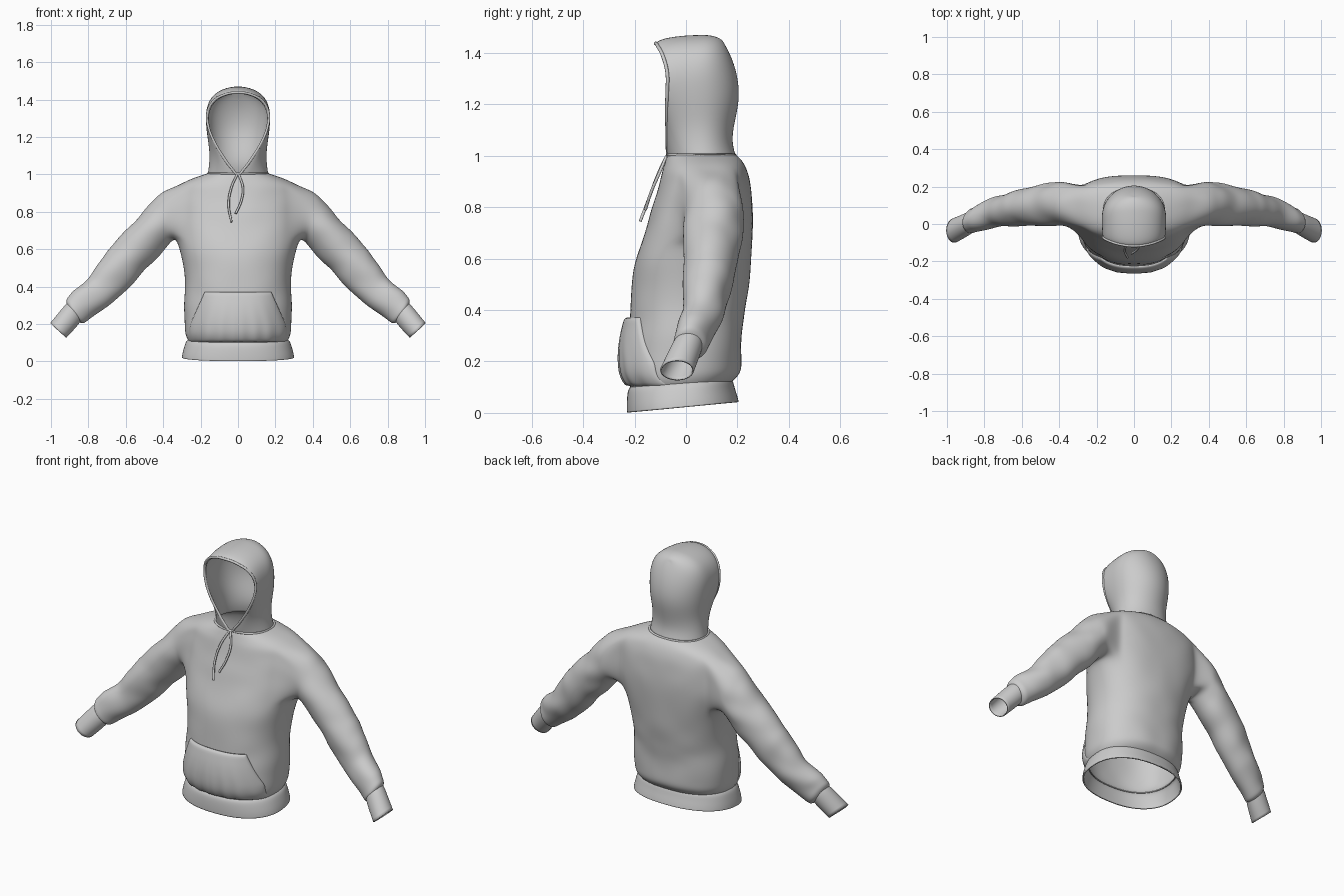
import bpy, bmesh, math
from mathutils import Vector, noise

if "Cube" in bpy.data.objects:
    bpy.data.objects.remove(bpy.data.objects["Cube"])

# Torso rings: z, half width, y of widest point, front y, back y
HEM = [(.023, .297, -.02, -.226, .202), (.045, .294, -.02, -.227, .197),
       (.08, .284, -.015, -.226, .186), (.108, .274, -.01, -.222, .18), (.116, .262, -.01, -.212, .172)]
BODY = [(.105, .258, -.01, -.208, .172), (.12, .268, -.01, -.217, .19), (.145, .279, -.01, -.224, .212),
        (.18, .284, -.005, -.226, .217), (.24, .285, 0, -.224, .212), (.3, .284, 0, -.221, .214),
        (.36, .281, .005, -.217, .222), (.42, .281, .01, -.213, .232), (.5, .285, .02, -.208, .243),
        (.58, .302, .04, -.199, .25), (.66, .328, .07, -.174, .256), (.73, .337, .09, -.148, .258),
        (.79, .338, .10, -.13, .257), (.85, .337, .11, -.112, .252), (.90, .332, .115, -.098, .243),
        (.937, .325, .115, -.09, .235), (.965, .27, .11, -.082, .225), (.987, .21, .09, -.075, .21),
        (1.003, .16, .065, -.069, .19)]
# Sleeve rings: top x, top z, bottom x, bottom z, centre y, half depth
SLEEVE = [(.405, .905, .355, .645, .11, .115), (.524, .778, .42, .57, .105, .109),
          (.61, .678, .50, .485, .095, .098), (.695, .592, .588, .394, .085, .091),
          (.785, .46, .68, .313, .063, .079), (.872, .377, .77, .248, .033, .071),
          (.918, .328, .83, .206, .012, .066), (.916, .302, .846, .216, .006, .053)]
CUFF = [(.908, .312, .838, .224, .009, .053), (.92, .303, .843, .214, .005, .057),
        (.96, .255, .88, .17, -.015, .06), (1.002, .203, .92, .128, -.035, .063)]
# Hood rows: opening edge xyz, side xyz, back yz
HOOD = [((0, -.07, 1.0), (.16, .065, 1.0), (.19, 1.0)),
        ((.032, -.072, 1.03), (.151, .06, 1.05), (.176, 1.05)),
        ((.077, -.073, 1.09), (.148, .055, 1.12), (.181, 1.11)),
        ((.13, -.075, 1.18), (.16, .05, 1.2), (.203, 1.2)),
        ((.157, -.073, 1.25), (.168, .045, 1.27), (.204, 1.27)),
        ((.164, -.073, 1.32), (.169, .045, 1.34), (.19, 1.34)),
        ((.137, -.089, 1.385), (.146, .055, 1.41), (.168, 1.395)),
        ((.075, -.109, 1.425), (.085, .065, 1.455), (.15, 1.425)),
        ((0, -.118, 1.437), (0, .07, 1.471), (.143, 1.435))]
POW = .87


def lerp(a, b, t):
    return tuple(p + (q - p) * t for p, q in zip(a, b))


def half_ring(r):
    z, hx, cy, yf, yb = r
    pts = []
    for j in range(21):
        a = math.radians(-90 + 9 * j)
        c, s = max(0, math.cos(a)), math.sin(a)
        x = 0 if j in (0, 20) else hx * c ** POW
        y = cy + (yb - cy) * s ** POW if s > 0 else cy - (cy - yf) * (-s) ** POW
        pts.append((x, y, z + .1 * max(0, 1 - z / .5) * y))
    return pts


def arm_ring(r, n=26):
    xt, zt, xb, zb, cy, ry = r
    pts = []
    for i in range(n):
        a = math.tau * i / n
        k = (1 - math.cos(a)) / 2
        pts.append((xb + (xt - xb) * k, cy - ry * math.sin(a), zb + (zt - zb) * k))
    return pts


def add_rows(bm, rows):
    return [[bm.verts.new(p) for p in row] for row in rows]


def skin(bm, rows, closed=False, skip=lambda i, j: False):
    for i in range(len(rows) - 1):
        n = len(rows[i])
        for j in range(n if closed else n - 1):
            if not skip(i, j):
                k = (j + 1) % n
                bm.faces.new((rows[i][j], rows[i][k], rows[i + 1][k], rows[i + 1][j]))


def finish(name, bm, thick, sub=2):
    bmesh.ops.recalc_face_normals(bm, faces=bm.faces[:])
    for f in bm.faces:
        f.smooth = True
    me = bpy.data.meshes.new(name)
    bm.to_mesh(me)
    bm.free()
    ob = bpy.data.objects.new(name, me)
    bpy.context.collection.objects.link(ob)
    m = ob.modifiers.new("Mirror", 'MIRROR')
    m.use_clip = True
    m.merge_threshold = .0005
    m = ob.modifiers.new("Smooth", 'SUBSURF')
    m.levels = m.render_levels = sub
    m = ob.modifiers.new("Cloth", 'SOLIDIFY')
    m.thickness, m.offset = thick, 0
    return ob


def cord(name, pts, radius, cyclic=False):
    cu = bpy.data.curves.new(name, 'CURVE')
    cu.dimensions = '3D'
    cu.bevel_depth, cu.bevel_resolution, cu.use_fill_caps = radius, 3, True
    sp = cu.splines.new('BEZIER')
    sp.bezier_points.add(len(pts) - 1)
    for b, p in zip(sp.bezier_points, pts):
        b.co = p
        b.handle_left_type = b.handle_right_type = 'AUTO'
    sp.use_cyclic_u = cyclic
    ob = bpy.data.objects.new(name, cu)
    bpy.context.collection.objects.link(ob)


# Body and sleeves: one surface, sleeves grown from the armholes
bm = bmesh.new()
rows = add_rows(bm, [half_ring(r) for r in BODY])
lo, hi = 10, 15
skin(bm, rows, skip=lambda i, j: lo <= i < hi and 6 <= j < 14)
hole = ([rows[lo][j] for j in range(10, 6, -1)] + [rows[i][6] for i in range(lo, hi)]
        + [rows[hi][j] for j in range(6, 14)] + [rows[i][14] for i in range(hi, lo, -1)]
        + [rows[lo][j] for j in range(14, 10, -1)])
steps = []
for a, b in zip(SLEEVE, SLEEVE[1:]):
    steps += [a, lerp(a, b, 1 / 3), lerp(a, b, 2 / 3)]
steps = steps[:-2] + [SLEEVE[-1]]
skin(bm, [hole] + add_rows(bm, [arm_ring(r) for r in steps]), closed=True)
for i in range(lo + 1, hi):
    for j in range(7, 14):
        bm.verts.remove(rows[i][j])
# soft cloth folds
bmesh.ops.recalc_face_normals(bm, faces=bm.faces[:])
bm.normal_update()
for v in bm.verts:
    if .13 < v.co.z < .96:
        c = v.co
        d = noise.noise(Vector((c.x * 6 + c.z * 5, c.y * 6, c.z * 11 - c.x * 3)))
        on_seam = c.x < 1e-5
        v.co = c + v.normal * d * (.012 if c.x > .4 else .007)
        if on_seam:
            v.co.x = 0
finish("body_and_sleeves", bm, .006)

# Ribbed waistband
bm = bmesh.new()
skin(bm, add_rows(bm, [half_ring(r) for r in HEM]))
finish("waistband", bm, .008)

# Cuffs
bm = bmesh.new()
skin(bm, add_rows(bm, [arm_ring(r) for r in CUFF]), closed=True)
finish("cuffs", bm, .006)

# Hood: each row sweeps from the opening edge round the side to the back
bm = bmesh.new()
grid = []
for E, M, (by, bz) in HOOD:
    row = []
    for k in range(7):
        a = math.pi / 2 * k / 6
        s, c = math.sin(a), math.cos(a)
        row.append((E[0] + (M[0] - E[0]) * s, M[1] + (E[1] - M[1]) * c, E[2] + (M[2] - E[2]) * s))
    for k in range(1, 7):
        a = math.pi / 2 * k / 6
        s, c = math.sin(a), math.cos(a)
        row.append((0 if k == 6 else M[0] * c, M[1] + (by - M[1]) * s, bz + (M[2] - bz) * c))
    grid.append(row)
skin(bm, add_rows(bm, grid))
bmesh.ops.remove_doubles(bm, verts=bm.verts[:], dist=.0002)
finish("hood", bm, .008)

# Hood opening trim and neck seam
edge = [Vector(h[0]) for h in HOOD]
cord("hood_trim", edge + [Vector((-p.x, p.y, p.z)) for p in edge[-2:0:-1]], .007, True)
neck = half_ring(BODY[-1])[::2]
cord("neck_seam", neck + [(-x, y, z) for x, y, z in neck[-2:0:-1]], .006, True)


# Front pouch pocket, laid over the body surface
def front_y(x, z):
    for a, b in zip(BODY, BODY[1:]):
        if a[0] <= z <= b[0]:
            _, hx, cy, yf, _ = lerp(a, b, (z - a[0]) / (b[0] - a[0]))
            q = 2 / POW
            return cy - (cy - yf) * max(0, 1 - (x / (hx + .006)) ** q) ** (1 / q)


bm = bmesh.new()
grid = []
for i in range(13):
    t = i / 12
    z = .108 + .26 * t
    hw = .258 - .08 * max(0, (z - .19) / .178)
    row = []
    for j in range(17):
        s = j / 16
        puff = .01 + .028 * (1 - s ** 4) * math.sin(math.pi * (.15 + .72 * t))
        puff += .004 * math.sin(s * 22) * (1 - t) ** 2
        row.append((hw * s, front_y(hw * s, z) - puff, z))
    grid.append(row)
# turn the outline in so it meets the body
grid = [[(x, y + .012, z) for x, y, z in grid[0]]] + grid + [[(x, y + .014, z) for x, y, z in grid[-1]]]
grid = [r + [(r[-1][0] - .002, r[-1][1] + .014, r[-1][2])] for r in grid]
skin(bm, add_rows(bm, grid))
finish("pocket", bm, .005, 1)

# Drawstrings
cord("drawstring_left", [(-.004, -.075, 1.0), (-.035, -.108, .93), (-.05, -.142, .84), (-.035, -.178, .745)], .006)
cord("drawstring_right", [(.004, -.075, 1.0), (.026, -.105, .93), (.018, -.135, .86), (-.012, -.158, .79)], .006)
